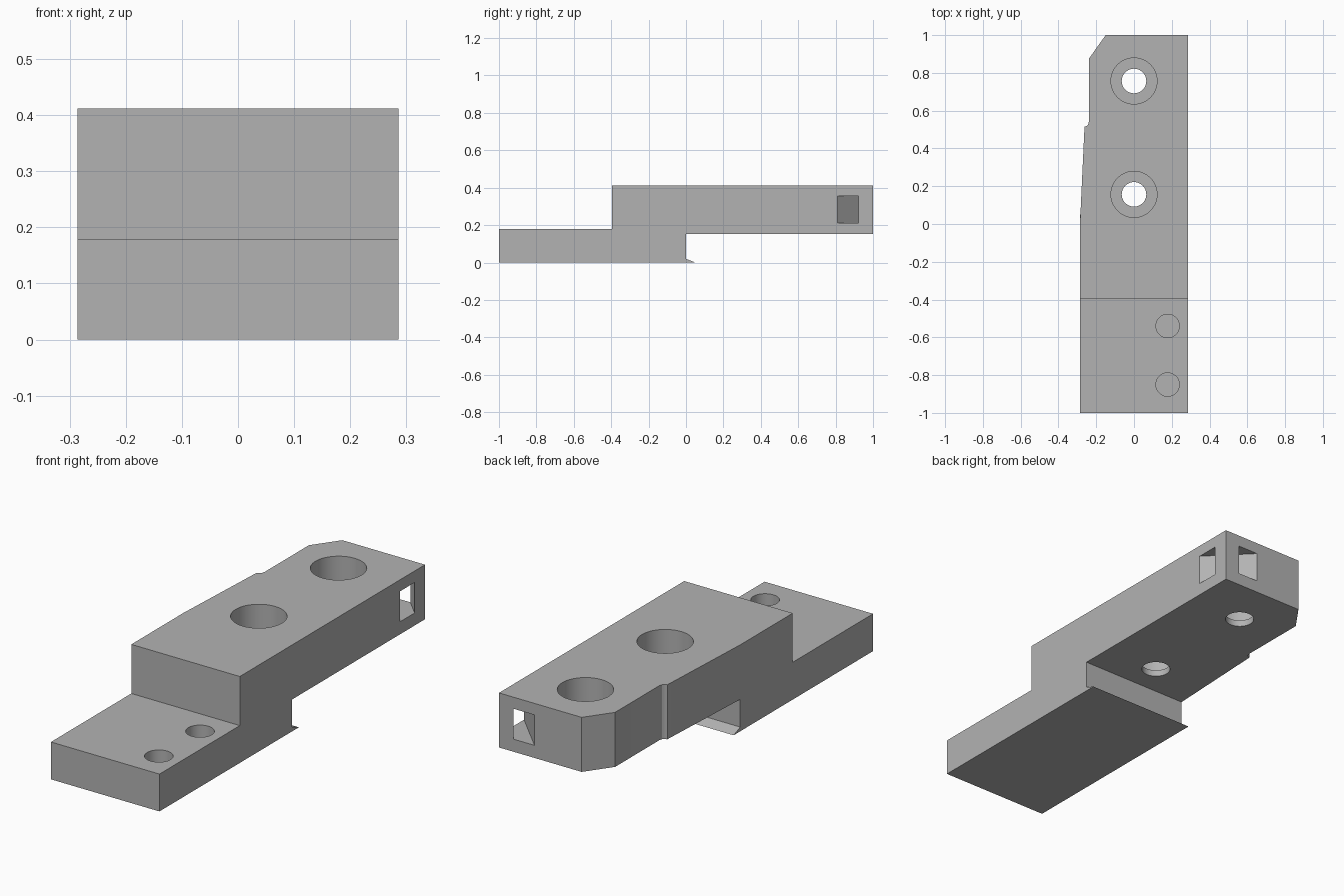
import bpy, bmesh, math
from mathutils import Vector

cube = bpy.data.objects.get("Cube")
if cube:
    bpy.data.objects.remove(cube, do_unlink=True)

grey = bpy.data.materials.new("plain grey")
grey.use_nodes = True
colour = (0.45, 0.45, 0.45, 1)
grey.diffuse_color = colour
grey.node_tree.nodes["Principled BSDF"].inputs["Base Color"].default_value = colour

HALF = 0.286      # half width
TOP = 0.412       # height of the raised block


def prism(name, outline, move):
    """Closed solid made by sweeping a flat outline along a vector."""
    bm = bmesh.new()
    face = bm.faces.new([bm.verts.new(p) for p in outline])
    swept = bmesh.ops.extrude_face_region(bm, geom=[face])["geom"]
    bmesh.ops.translate(bm, vec=Vector(move),
                        verts=[v for v in swept if isinstance(v, bmesh.types.BMVert)])
    bmesh.ops.recalc_face_normals(bm, faces=bm.faces[:])
    mesh = bpy.data.meshes.new(name)
    bm.to_mesh(mesh)
    bm.free()
    mesh.materials.append(grey)
    obj = bpy.data.objects.new(name, mesh)
    bpy.context.collection.objects.link(obj)
    return obj


def drill(name, x, y, radius, z0, z1, sides=64):
    ring = [(x + radius * math.cos(math.tau * i / sides),
             y + radius * math.sin(math.tau * i / sides), z0) for i in range(sides)]
    return prism(name, ring, (0, 0, z1 - z0))


def combine(target, tool, operation):
    """Apply a boolean and throw the tool away."""
    tool.hide_render = True
    bpy.context.view_layer.objects.active = target
    mod = target.modifiers.new("cut", "BOOLEAN")
    mod.operation, mod.object, mod.solver = operation, tool, "EXACT"
    bpy.ops.object.modifier_apply(modifier=mod.name)
    bpy.data.objects.remove(tool, do_unlink=True)


# Stepped side profile with the small lip at the bottom
side = [(-1, 0), (0.05, 0), (0, 0.02), (0, 0.152), (1, 0.152), (1, TOP),
        (-0.395, TOP), (-0.395, 0.178), (-1, 0.178)]
block = prism("stepped_block", [(-HALF, y, z) for y, z in side], (2 * HALF, 0, 0))

# Tapered, filleted and chamfered edge on the right of the arm
waste = [(-0.4, 0), (-HALF, 0), (-0.262, 0.515), (-0.251, 0.519), (-0.243, 0.527),
         (-0.239, 0.542), (-0.239, 0.875), (-0.15, 1), (-0.15, 1.1), (-0.4, 1.1)]
combine(block, prism("edge_waste", [(x, y, 0.1) for x, y in waste], (0, 0, 0.5)), "DIFFERENCE")

# Counterbored through holes in the arm
for y in (0.157, 0.757):
    combine(block, drill("counterbore", 0, y, 0.122, 0.183, 0.5), "DIFFERENCE")
    combine(block, drill("bolt_hole", 0, y, 0.065, 0.1, 0.3), "DIFFERENCE")

# Blind holes in the low plate
for y in (-0.54, -0.85):
    combine(block, drill("blind_hole", 0.178, y, 0.062, 0.05, 0.3), "DIFFERENCE")

# Slanted slot through the back corner, from the side face to the back face
slot = [(0.386, 0.71), (0.386, 0.82), (0.11, 1.1), (0.0, 1.1)]
combine(block, prism("corner_slot", [(x, y, 0.212) for x, y in slot], (0, 0, 0.145)), "DIFFERENCE")

# Smooth hole walls, sharp block edges
bpy.ops.object.select_all(action="DESELECT")
block.select_set(True)
bpy.context.view_layer.objects.active = block
bpy.ops.object.shade_smooth_by_angle(angle=math.radians(25))
